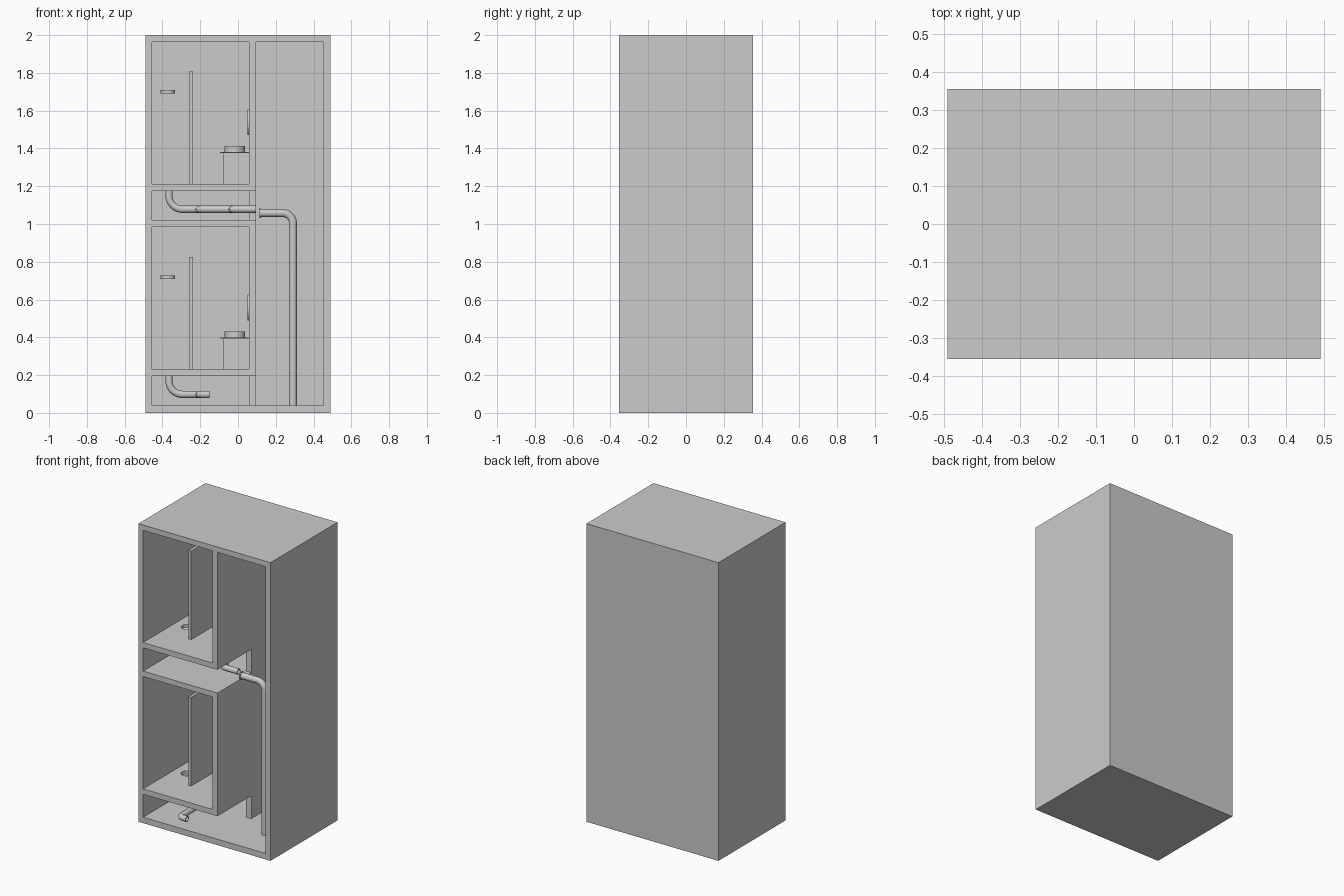
import bpy, math
from mathutils import Vector, Matrix

if "Cube" in bpy.data.objects:
    bpy.data.objects.remove(bpy.data.objects["Cube"], do_unlink=True)

GREY = (0.6, 0.6, 0.6, 1.0)
grey = bpy.data.materials.new("plain grey")
grey.use_nodes = True
grey.diffuse_color = GREY
grey.node_tree.nodes["Principled BSDF"].inputs["Base Color"].default_value = GREY


def activate(ob):
    bpy.ops.object.select_all(action='DESELECT')
    ob.select_set(True)
    bpy.context.view_layer.objects.active = ob


def finish(ob, name, smooth=False):
    ob.name = ob.data.name = name
    ob.data.materials.clear()
    ob.data.materials.append(grey)
    if smooth:
        activate(ob)
        bpy.ops.object.shade_smooth_by_angle(angle=math.radians(35))
    return ob


def box(name, x, y, z):
    """Box from (min, max) ranges."""
    bpy.ops.mesh.primitive_cube_add(size=1)
    ob = bpy.context.object
    size = Matrix.Diagonal((x[1] - x[0], y[1] - y[0], z[1] - z[0], 1))
    mid = Matrix.Translation((sum(x) / 2, sum(y) / 2, sum(z) / 2))
    ob.data.transform(mid @ size)
    return finish(ob, name)


def disc(name, centre, radius, height, axis='Z'):
    bpy.ops.mesh.primitive_cylinder_add(vertices=40, radius=radius, depth=height)
    ob = bpy.context.object
    turn = {'X': Matrix.Rotation(math.pi / 2, 4, 'Y'),
            'Y': Matrix.Rotation(math.pi / 2, 4, 'X'), 'Z': Matrix()}[axis]
    ob.data.transform(Matrix.Translation(centre) @ turn)
    return finish(ob, name, True)


def cut(target, cutter):
    mod = target.modifiers.new("cut", 'BOOLEAN')
    mod.operation, mod.solver, mod.object = 'DIFFERENCE', 'EXACT', cutter
    activate(target)
    bpy.ops.object.modifier_apply(modifier=mod.name)
    bpy.data.objects.remove(cutter, do_unlink=True)


def pipe(name, corners, bends, radius, wall=0.004):
    """Hollow pipe along a right-angled route, with a bend radius per corner."""
    pts = [Vector(c) for c in corners]
    path = [pts[0]]
    for i, r in enumerate(bends, 1):
        a = (pts[i - 1] - pts[i]).normalized()
        b = (pts[i + 1] - pts[i]).normalized()
        centre = pts[i] + r * (a + b)
        for k in range(11):
            t = k * math.pi / 20
            path.append(centre - r * (b * math.cos(t) + a * math.sin(t)))
    path.append(pts[-1])
    curve = bpy.data.curves.new(name, 'CURVE')
    curve.dimensions = '3D'
    curve.bevel_depth, curve.bevel_resolution = radius, 6
    spline = curve.splines.new('POLY')
    spline.points.add(len(path) - 1)
    for point, co in zip(spline.points, path):
        point.co = (*co, 1)
    ob = bpy.data.objects.new(name, curve)
    bpy.context.collection.objects.link(ob)
    activate(ob)
    bpy.ops.object.convert(target='MESH')
    ob = bpy.context.object
    mod = ob.modifiers.new("wall", 'SOLIDIFY')
    mod.thickness, mod.offset = wall, -1
    bpy.ops.object.modifier_apply(modifier=mod.name)
    return finish(ob, name, True)


# Main dimensions
LEFT, WALL_IN, WALL_OUT, RIGHT = -0.455, 0.058, 0.096, 0.452
BACK, OPEN = 0.317, -0.5
DRAIN_X, DRAIN_Y = -0.365, -0.02
STOREY = 0.982

# Carcass: one block with the shaft, rooms and service voids cut from the front
carcass = box("carcass", (-0.49, 0.49), (-0.355, 0.355), (0, 2))
cut(carcass, box("shaft_cutter", (WALL_OUT, RIGHT), (OPEN, BACK), (0.04, 1.964)))
for floor, void, head in ((0.23, 0.04, 0.984), (0.23 + STOREY, 1.02, 1.964)):
    cut(carcass, box("room_cutter", (LEFT, WALL_IN), (OPEN, BACK), (floor, head)))
    cut(carcass, box("void_cutter", (LEFT, WALL_IN), (OPEN, BACK), (void, floor - 0.036)))
    # Gap in the front half of the partition, leading to the shaft
    cut(carcass, box("gap_cutter", (0.0, 0.2), (OPEN, 0.004), (void, floor - 0.036)))
    # Shower drain recess and its outlet bore
    cut(carcass, disc("recess_cutter", (DRAIN_X, DRAIN_Y, floor), 0.036, 0.04))
    cut(carcass, disc("bore_cutter", (DRAIN_X, DRAIN_Y, floor - 0.03), 0.014, 0.06))
finish(carcass, "carcass")

# Bathroom fittings, repeated on both storeys
for level, z in (("lower", 0.23), ("upper", 0.23 + STOREY)):
    box(level + "_shower_screen", (-0.259, -0.239), (-0.155, BACK), (z, z + 0.595))
    head_y = 0.18
    disc(level + "_shower_head", (-0.371, head_y, z + 0.488), 0.038, 0.02)
    disc(level + "_shower_arm", (-0.371, (head_y + BACK) / 2, z + 0.488),
         0.008, BACK - head_y, 'Y')
    box(level + "_vanity_cabinet", (-0.08, WALL_IN), (-0.09, 0.19), (z, z + 0.164))
    box(level + "_vanity_top", (-0.095, WALL_IN), (-0.1, 0.2), (z + 0.164, z + 0.17))
    basin = disc(level + "_basin", (-0.017, 0.05, z + 0.186), 0.054, 0.032)
    cut(basin, disc("bowl_cutter", (-0.017, 0.05, z + 0.2), 0.047, 0.045))
    finish(basin, level + "_basin", True)
    disc(level + "_mirror", (WALL_IN - 0.004, 0.05, z + 0.328), 0.069, 0.008, 'X')

# Lower drain pipe, running forward in the bottom void
pipe("lower_drain_pipe",
     [(DRAIN_X, DRAIN_Y, 0.205), (DRAIN_X, DRAIN_Y, 0.098), (-0.205, DRAIN_Y, 0.098),
      (-0.205, -0.325, 0.098), (-0.15, -0.325, 0.098)], [0.07, 0.025, 0.025], 0.019)

# Upper drain pipe, stepping forward to the shaft
pipe("upper_drain_pipe",
     [(DRAIN_X, DRAIN_Y, 1.187), (DRAIN_X, DRAIN_Y, 1.078), (-0.205, DRAIN_Y, 1.078),
      (-0.205, -0.073, 1.078), (-0.03, -0.073, 1.078), (-0.03, -0.13, 1.078),
      (WALL_OUT, -0.13, 1.078)], [0.07, 0.025, 0.025, 0.025, 0.025], 0.019)

# Riser in the shaft with a collar at its inlet
pipe("shaft_riser_pipe",
     [(0.115, -0.13, 1.058), (0.291, -0.13, 1.058), (0.291, -0.13, 0.04)], [0.055], 0.021)
pipe("riser_collar", [(0.115, -0.13, 1.058), (0.123, -0.13, 1.058)], [], 0.027, 0.008)
